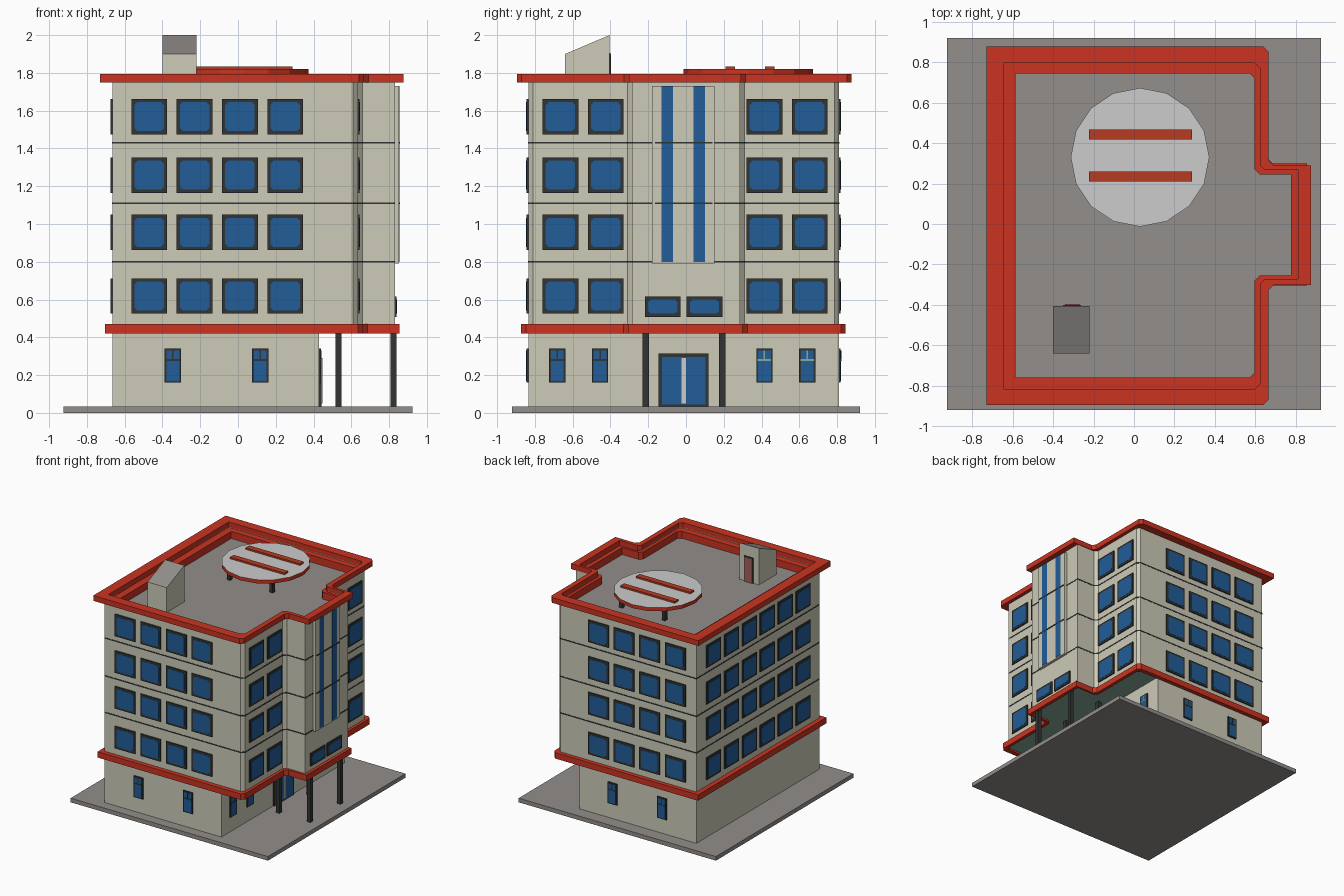
import bpy, bmesh, math

if "Cube" in bpy.data.objects:
    bpy.data.objects.remove(bpy.data.objects["Cube"])

def mat(name, r, g, b):
    m = bpy.data.materials.new(name)
    lin = lambda c: ((c / 255 + 0.055) / 1.055) ** 2.4
    m.diffuse_color = (lin(r), lin(g), lin(b), 1)
    m.use_nodes = True
    m.node_tree.nodes["Principled BSDF"].inputs["Base Color"].default_value = m.diffuse_color
    return m

CREAM = mat("cream wall", 205, 203, 184)
RED = mat("red trim", 203, 52, 33)
GREY = mat("concrete grey", 146, 142, 139)
DARK = mat("dark frame", 50, 52, 52)
BLUE = mat("blue glass", 33, 93, 152)
PALE = mat("pale grey", 204, 204, 204)
TEAL = mat("pale teal", 135, 172, 155)
RUST = mat("rust marking", 182, 60, 34)
PINK = mat("dusty red door", 165, 95, 95)

parts = {}

def part(name, *mats):
    if name not in parts:
        parts[name] = (bmesh.new(), mats)
    return parts[name][0]

# Mappings from (u, v, depth) to world: plan, and the four wall directions
plan = lambda u, v, d: (u, v, d)
front = lambda u, v, d: (u, -d, v)
back = lambda u, v, d: (u, d, v)
right = lambda u, v, d: (d, u, v)
left = lambda u, v, d: (-d, u, v)

def prism(bm, poly, d0, d1, f=plan):
    a = [bm.verts.new(f(u, v, d0)) for u, v in poly]
    b = [bm.verts.new(f(u, v, d1)) for u, v in poly]
    bm.faces.new(a)
    bm.faces.new(b)
    for i in range(len(a)):
        j = (i + 1) % len(a)
        bm.faces.new((a[i], a[j], b[j], b[i]))

def ring(bm, outer, inner, z0, z1):
    loops = [[bm.verts.new((x, y, z)) for x, y in p]
             for p, z in ((outer, z0), (outer, z1), (inner, z1), (inner, z0))]
    n = len(outer)
    for k in range(4):
        p, q = loops[k], loops[(k + 1) % 4]
        for i in range(n):
            j = (i + 1) % n
            bm.faces.new((p[i], p[j], q[j], q[i]))

def rect(u0, u1, v0, v1, c=0):
    if not c:
        return [(u0, v0), (u1, v0), (u1, v1), (u0, v1)]
    return [(u0 + c, v0), (u1 - c, v0), (u1, v0 + c), (u1, v1 - c),
            (u1 - c, v1), (u0 + c, v1), (u0, v1 - c), (u0, v0 + c)]

def footprint(xl, xm, xb, y0, y1, b0, b1, c=0.025):
    return [(xl, y0), (xm - c, y0), (xm, y0 + c), (xm, b0 - c), (xm + c, b0), (xb, b0),
            (xb, b1), (xm + c, b1), (xm, b1 + c), (xm, y1 - c), (xm - c, y1), (xl, y1)]

def wall(o=0):
    return footprint(-.665 - o, .635 + o, .83 + o, -.835 - o, .81 + o, -.285 - o, .285 + o)

# Base slab and recessed ground floor
prism(part("base_slab", GREY), rect(-.925, .925, -.92, .92), 0, .035)
prism(part("ground_floor", CREAM), rect(-.665, .43, -.835, .81), .035, .44)

# Upper storeys: grey roof on top, teal soffit below
body = part("upper_storeys", CREAM, GREY, TEAL)
prism(body, wall(), .435, 1.69)

# Red bands, parapet and roof rim
ring(part("lower_band", RED),
     footprint(-.705, .66, .855, -.873, .845, -.305, .3), wall(-.003), .42, .47)
rim_in = footprint(-.645, .622, .812, -.815, .797, -.272, .267)
roof_in = footprint(-.585, .597, .777, -.76, .745, -.255, .245)
ring(part("parapet_wall", CREAM), wall(), rim_in, 1.69, 1.755)
ring(part("parapet_step", RED), rim_in, roof_in, 1.69, 1.75)
ring(part("roof_rim", RED),
     footprint(-.73, .665, .875, -.895, .877, -.302, .29), rim_in, 1.75, 1.795)

# Thin floor lines
for z in (.8, 1.11, 1.43):
    ring(part("floor_lines", DARK), wall(.002), wall(-.003), z - .005, z + .005)

# Entrance columns
for x in (.533, .823):
    for y in (-.213, .192):
        prism(part("entrance_columns", DARK), rect(x - .016, x + .016, y - .016, y + .016), .035, .435)

# Windows: dark frame plus glass with cut corners
def window(f, u, z0, z1, d, w=.19, b=.017, c=.015):
    prism(part("window_frames", DARK), rect(u - w / 2, u + w / 2, z0, z1), d - .002, d + .009, f)
    prism(part("window_glass", BLUE),
          rect(u - w / 2 + b, u + w / 2 - b, z0 + b, z1 - b, c), d + .005, d + .011, f)

rows = [(.525, .712), (.862, 1.05), (1.165, 1.352), (1.475, 1.662)]
for z0, z1 in rows:
    for i in range(4):
        x = -.47 + .24 * i
        window(front, x, z0, z1, .835)
        window(back, x, z0, z1, .81)
    for i in range(6):
        window(left, -.6125 + .24 * i, z0, z1, .665)
    for y in (-.665, -.425, .415, .655):
        window(right, y, z0, z1, .635)
for y in (-.123, .098):
    window(right, y, .508, .617, .83)

# Small ground floor windows with a T-shaped bar
def small_window(f, u, d, bars, m):
    window(f, u, .16, .34, d, .086, .009, 0)
    bm = part(bars, m)
    prism(bm, rect(u - .036, u + .036, .275, .284), d + .008, d + .013, f)
    prism(bm, rect(u - .004, u + .004, .284, .331), d + .008, d + .013, f)

for x in (-.345, .118):
    small_window(front, x, .835, "dark_window_bars", DARK)
    small_window(back, x, .81, "dark_window_bars", DARK)
for y in (-.682, -.455):
    small_window(right, y, .43, "dark_window_bars", DARK)
for y in (.415, .642):
    small_window(right, y, .43, "pale_window_bars", TEAL)

# Entrance door
prism(part("entrance_frame", DARK), rect(-.145, .12, .035, .315), .428, .441, right)
prism(part("entrance_glass", BLUE), rect(-.128, .103, .045, .295), .436, .443, right)
prism(part("entrance_handle", PALE), rect(-.024, 0, .05, .29), .438, .447, right)

# Tall stair panel with two glass strips
prism(part("stair_panel", CREAM), rect(-.18, .15, .79, 1.73), .828, .853, right)
for y in (-.1, .07):
    prism(part("stair_glass", BLUE), rect(y - .03, y + .03, .8, 1.73), .85, .856, right)
for z in (1.11, 1.43):
    prism(part("stair_lines", DARK), rect(-.165, .14, z - .005, z + .005), .85, .857, right)

# Roof access hut with sloping roof and door
prism(part("roof_hut", CREAM, GREY),
      [(-.64, 1.685), (-.405, 1.685), (-.405, 2.0), (-.64, 1.9)], -.4, -.22, right)
prism(part("hut_door_frame", DARK), rect(-.35, -.262, 1.69, 1.905), -.406, -.4, back)
prism(part("hut_door", PINK), rect(-.342, -.27, 1.69, 1.897), -.402, -.396, back)

# Landing pad: red edge, pale top, short legs and two marking bars
cx, cy = .03, .33
disc = [(cx + .343 * math.cos(math.pi * i / 8), cy + .343 * math.sin(math.pi * i / 8)) for i in range(16)]
pad = part("landing_pad", RED, PALE)
prism(pad, disc, 1.79, 1.82)
for sx in (-1, 1):
    for sy in (-1, 1):
        x, y = cx + .2 * sx, cy + .2 * sy
        prism(part("pad_legs", DARK), rect(x - .015, x + .015, y - .015, y + .015), 1.685, 1.795)
for y in (.235, .443):
    prism(part("pad_marking_bars", RUST), rect(-.222, .288, y - .025, y + .025), 1.818, 1.834)

# Turn the parts into objects; upward / downward faces take the 2nd / 3rd material
for name, (bm, mats) in parts.items():
    bmesh.ops.recalc_face_normals(bm, faces=bm.faces)
    for f in bm.faces:
        if f.normal.z > .5 and len(mats) > 1:
            f.material_index = 1
        elif f.normal.z < -.5 and len(mats) > 2:
            f.material_index = 2
    me = bpy.data.meshes.new(name)
    bm.to_mesh(me)
    bm.free()
    for m in mats:
        me.materials.append(m)
    bpy.context.collection.objects.link(bpy.data.objects.new(name, me))
